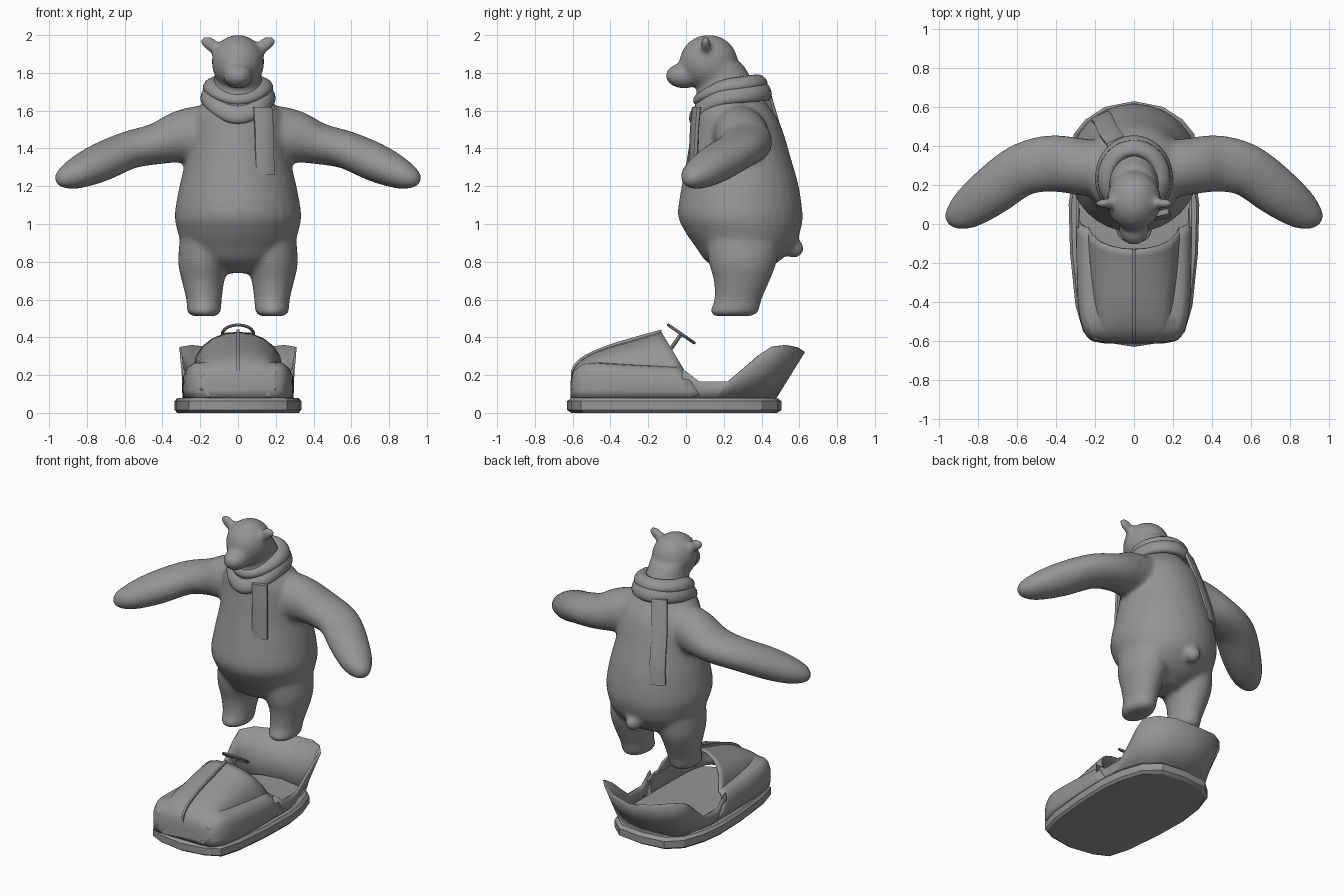
import bpy, bmesh, math
from mathutils import Vector, Matrix

cube = bpy.data.objects.get("Cube")
if cube:
    bpy.data.objects.remove(cube)

grey = bpy.data.materials.new("plain_grey")
grey.use_nodes = True
GREY = (0.3, 0.3, 0.3, 1)
grey.diffuse_color = GREY
grey.node_tree.nodes["Principled BSDF"].inputs["Base Color"].default_value = GREY
Z = Vector((0, 0, 1))


def finish(name, bm, angle=40):
    bmesh.ops.recalc_face_normals(bm, faces=bm.faces)
    me = bpy.data.meshes.new(name)
    bm.to_mesh(me)
    bm.free()
    me.materials.append(grey)
    me.shade_smooth()
    me.set_sharp_from_angle(angle=math.radians(angle))
    ob = bpy.data.objects.new(name, me)
    bpy.context.collection.objects.link(ob)
    return ob


def loft(bm, rings, closed=True, caps=True, loop=False):
    rows = [[bm.verts.new(p) for p in r] for r in rings]
    n = len(rows[0])
    pairs = list(zip(rows, rows[1:])) + ([(rows[-1], rows[0])] if loop else [])
    for a, b in pairs:
        for i in range(n if closed else n - 1):
            j = (i + 1) % n
            bm.faces.new((a[i], a[j], b[j], b[i]))
    if caps and not loop:
        bm.faces.new(rows[0])
        bm.faces.new(rows[-1])


def spline(pts, steps=5):
    # Catmull-Rom through tuples of any length
    v = [Vector(p) for p in pts]
    v = [v[0] * 2 - v[1]] + v + [v[-1] * 2 - v[-2]]
    out = []
    for a, b, c, d in zip(v, v[1:], v[2:], v[3:]):
        for k in range(steps):
            t = k / steps
            out.append((b * 2 + (c - a) * t + (a * 2 - b * 5 + c * 4 - d) * t * t
                        + (b * 3 - a - c * 3 + d) * t ** 3) / 2)
    return out + [v[-2]]


def oval(c, u, w, n=32):
    return [c + u * math.cos(2 * math.pi * i / n) + w * math.sin(2 * math.pi * i / n)
            for i in range(n)]


def column(bm, stations, side=1):
    # stacked horizontal ovals: z, centre x, half width, centre y, half depth
    rings = [oval(Vector((side * s[1], s[3], s[0])), Vector((s[2], 0, 0)), Vector((0, s[4], 0)))
             for s in spline(stations)]
    loft(bm, rings)


def limb(bm, stations, side=1):
    # ovals across a path: x, y, z, half width, half height
    pts = spline(stations)
    rings = []
    for i, s in enumerate(pts):
        t = (pts[min(i + 1, len(pts) - 1)] - pts[max(i - 1, 0)])
        t = Vector((t[0], t[1], t[2])).normalized()
        u = t.cross(Z).normalized()
        rings.append(oval(Vector((s[0], s[1], s[2])), u * s[3], u.cross(t) * s[4]))
    loft(bm, [[Vector((side * p.x, p.y, p.z)) for p in r] for r in rings])


def ball(bm, loc, size, tilt=0.0):
    m = Matrix.Translation(loc) @ Matrix.Rotation(tilt, 4, 'Y') @ Matrix.Diagonal((*size, 1))
    bmesh.ops.create_uvsphere(bm, u_segments=24, v_segments=14, radius=1, matrix=m)


# Bear: overlapping volumes fused into one smooth skin
bm = bmesh.new()
column(bm, [(.74, 0, .10, .30, .08), (.80, 0, .22, .30, .19), (.88, 0, .29, .31, .26),
            (.96, 0, .32, .30, .305), (1.05, 0, .335, .287, .33), (1.2, 0, .31, .287, .31),
            (1.35, 0, .275, .28, .275), (1.5, 0, .26, .27, .24), (1.58, 0, .24, .255, .215),
            (1.66, 0, .17, .23, .18), (1.75, 0, .13, .21, .15), (1.85, 0, .12, .17, .13)])
ball(bm, (0, .12, 1.855), (.14, .155, .147))
ball(bm, (0, -.01, 1.785), (.08, .1, .068))
ball(bm, (0, .57, .87), (.05, .055, .05))
for s in (1, -1):
    column(bm, [(.512, .18, .06, .25, .095), (.535, .18, .088, .255, .128), (.6, .18, .094, .275, .125),
                (.7, .185, .113, .295, .148), (.8, .18, .137, .30, .18), (.95, .165, .14, .3, .2)], s)
    limb(bm, [(.1, .27, 1.47, .15, .17), (.28, .295, 1.465, .145, .145), (.43, .31, 1.425, .145, .11),
              (.58, .275, 1.39, .135, .1), (.74, .16, 1.32, .125, .1), (.86, .07, 1.265, .1, .08),
              (.93, .022, 1.24, .06, .05), (.955, .003, 1.235, .02, .02)], s)
    ball(bm, (s * .145, .105, 1.95), (.062, .026, .038), -s * .55)
bear = finish("bear_body", bm, 180)
rem = bear.modifiers.new("fuse", 'REMESH')
rem.mode, rem.voxel_size, rem.use_smooth_shade = 'VOXEL', .014, True
sm = bear.modifiers.new("soften", 'SMOOTH')
sm.factor, sm.iterations = .5, 10


# Scarf: two wraps round the neck
def wrap(name, rx, ry, back, drop, h, w):
    rings = []
    for i in range(48):
        a = 2 * math.pi * i / 48
        out = Vector((math.cos(a), math.sin(a), 0))
        front = max(0, -math.sin(a))
        z = back + .02 * math.sin(a) - drop * front ** 2
        c = Vector((rx * out.x, .235 + ry * out.y, z))
        lean = (Z - out * .35).normalized()
        rings.append(oval(c, out * w, lean * h, 14))
    bm = bmesh.new()
    loft(bm, rings, loop=True)
    finish(name, bm, 180)


wrap("scarf_lower_wrap", .155, .175, 1.69, .085, .06, .04)
wrap("scarf_upper_wrap", .145, .155, 1.735, .05, .04, .04)


# Scarf ends: flat strips with rounded edges
def strip(name, path, across, half=.05, thick=.014):
    across = Vector(across).normalized()
    out = across.cross(Z)
    rings = []
    for p in spline(path):
        rings.append([Vector(p) + across * half * a + out * thick * b
                      for a, b in ((-1, -.6), (-.85, -1), (.85, -1), (1, -.6),
                                   (1, .6), (.85, 1), (-.85, 1), (-1, .6))])
    bm = bmesh.new()
    loft(bm, rings)
    finish(name, bm, 50)


strip("scarf_front_end", [(.13, .055, 1.62), (.138, .045, 1.5), (.14, .04, 1.4), (.143, .035, 1.26)], (1, .25, 0))
strip("scarf_back_end", [(-.09, .42, 1.69), (-.13, .475, 1.5), (-.155, .53, 1.3), (-.17, .55, 1.17)], (-1, -.45, 0))

# Car bumper: faceted rounded slab
half = [(0, -.63), (.16, -.605), (.26, -.555), (.30, -.42), (.328, -.15), (.335, .1),
        (.315, .25), (.265, .4), (.17, .485), (0, .505)]
outline = half + [(-x, y) for x, y in half[-2:0:-1]]
bm = bmesh.new()
loft(bm, [[(x * k, (y + .06) * k - .06, z) for x, y in outline]
          for z, k in ((0, .96), (.015, 1), (.062, 1), (.08, .96))])
finish("bumper", bm, 25)

# Hood: arched sections, the last ones raked to follow the cockpit edge
# y, half width, fender height, dome half width, dome height, rake
sections = spline([(-.612, .15, .14, .1, .16, 0), (-.595, .22, .215, .13, .235, 0),
                   (-.53, .262, .262, .165, .295, 0), (-.4, .285, .257, .2, .35, 0),
                   (-.25, .292, .245, .225, .395, .3), (-.125, .292, .235, .237, .43, .6)], 3)
rings = []
for y, w, fz, hw, top, rake in sections:
    prof = [(w, .08), (w + .004, .12), (w + .002, fz - .06), (w - .015, fz - .02), (w - .04, fz), (hw, fz + .005)]
    for d in (20, 38, 55, 72, 90):
        a = math.radians(d)
        prof.append((hw * math.cos(a), fz + (top - fz) * math.sin(a)))
    prof += [(-x, z) for x, z in prof[-2::-1]]
    rings.append([(x, y + rake * (.42 - z), z) for x, z in prof])
bm = bmesh.new()
loft(bm, rings, closed=False, caps=False)
bm.verts.ensure_lookup_table()
bm.faces.new(bm.verts[:len(rings[0])])
hood = finish("hood", bm)
hood.modifiers.new("skin", 'SOLIDIFY').thickness = .012

# Cockpit tub: low sides that sweep up into the seat back
# foot x, foot y, rim x, rim y, rim z
wall = [(.292, -.02, .294, -.02, .235), (.293, .07, .295, .07, .165), (.293, .15, .295, .22, .165),
        (.285, .2, .3, .3, .23), (.275, .26, .307, .38, .3), (.262, .32, .31, .46, .347),
        (.235, .4, .25, .535, .355), (.14, .455, .15, .6, .342), (0, .48, 0, .63, .322)]
wall += [(-a, b, -c, d, e) for a, b, c, d, e in wall[-2::-1]]
bm = bmesh.new()
loft(bm, [[(a, b, .08), ((a + c) / 2, (b + d) / 2, (e + .08) / 2), (c, d, e)]
          for a, b, c, d, e in wall], closed=False, caps=False)
tub = finish("cockpit_tub", bm, 30)
tub.modifiers.new("skin", 'SOLIDIFY').thickness = .012

# Hood ridge
bm = bmesh.new()
loft(bm, [[(x, s[0] - .004, s[4] + dz) for x, dz in ((-.009, -.02), (-.007, .012), (.007, .012), (.009, -.02))]
          for s in sections[2:]])
finish("hood_ridge", bm)

# Headlights
for s, side in ((1, "left"), (-1, "right")):
    bm = bmesh.new()
    ball(bm, (s * .185, -.567, .197), (.034, .034, .034))
    finish(side + "_headlight", bm)

# Steering wheel and column
normal = Vector((0, .57, .82))
up = Vector((0, -.82, .57))
hub = Vector((0, -.025, .418))
bm = bmesh.new()
rings = []
for i in range(24):
    a = 2 * math.pi * i / 24
    out = Vector((1, 0, 0)) * math.cos(a) + up * math.sin(a)
    rings.append(oval(hub + out * .083, out * .008, normal * .008, 8))
loft(bm, rings, loop=True)
X = Vector((1, 0, 0))
for a, b, u, w in ((hub - X * .08, hub + X * .08, up * .011, normal * .005),
                   (hub, hub - normal * .12, X * .01, up * .01)):
    loft(bm, [oval(a, u, w, 8), oval(b, u, w, 8)])
finish("steering_wheel", bm)
